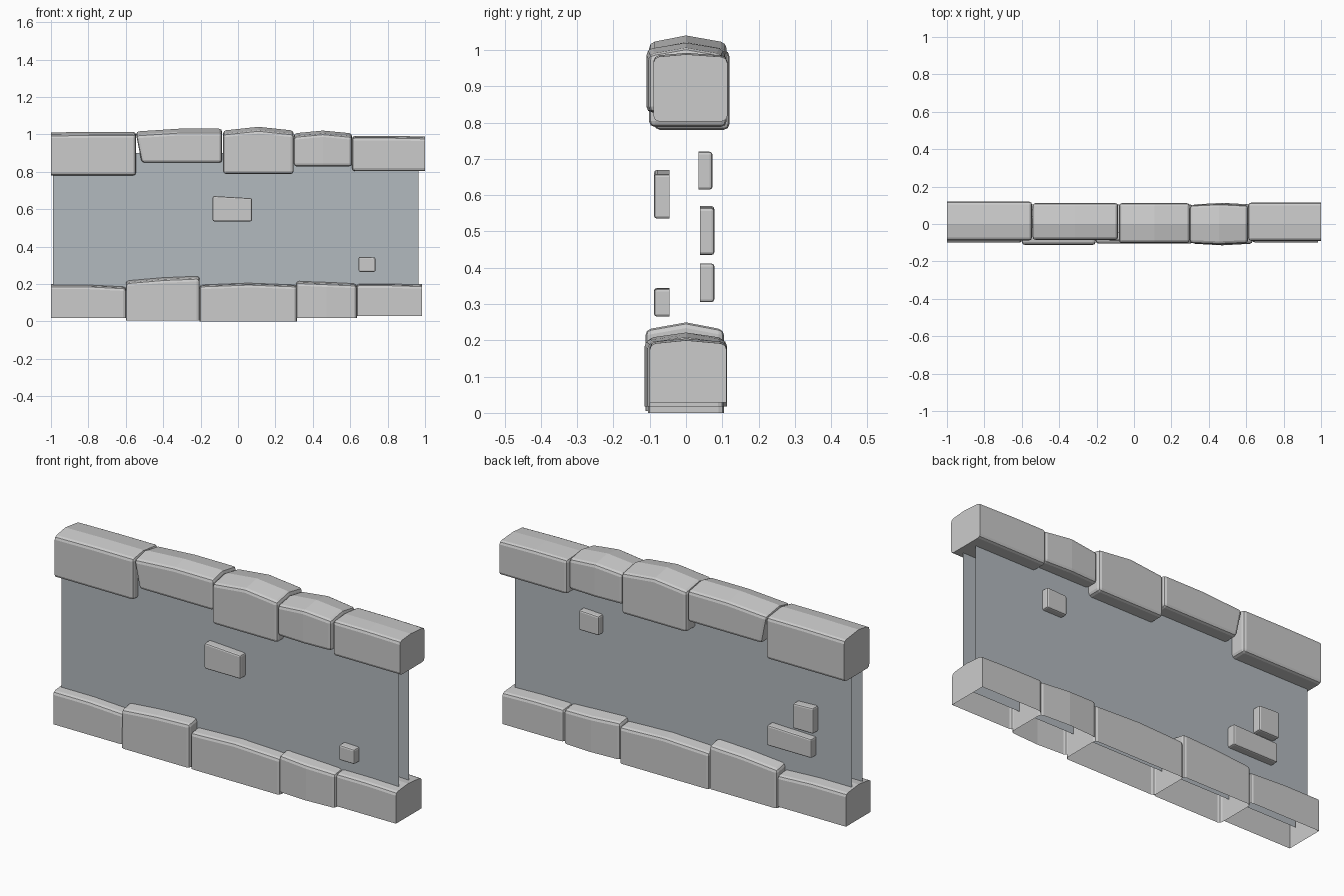
import bpy, bmesh, math

if "Cube" in bpy.data.objects:
    bpy.data.objects.remove(bpy.data.objects["Cube"])

def finish(bm, name, color=None):
    bmesh.ops.recalc_face_normals(bm, faces=bm.faces[:])
    mesh = bpy.data.meshes.new(name)
    bm.to_mesh(mesh)
    bm.free()
    obj = bpy.data.objects.new(name, mesh)
    bpy.context.collection.objects.link(obj)
    if color:
        mat = bpy.data.materials.new(name)
        mat.diffuse_color = color
        mat.use_nodes = True
        mat.node_tree.nodes["Principled BSDF"].inputs["Base Color"].default_value = mat.diffuse_color
        mesh.materials.append(mat)
    return obj

def round_edges(bm, offset, keep_sharp=None):
    """Bevel the hard edges, leaving the rim of an outer end face crisp."""
    bm.normal_update()
    bmesh.ops.recalc_face_normals(bm, faces=bm.faces[:])
    hard = [e for e in bm.edges if len(e.link_faces) == 2
            and e.calc_face_angle() > math.radians(45)
            and not (keep_sharp in e.link_faces)]
    bmesh.ops.bevel(bm, geom=hard, offset=offset, segments=2, profile=0.5,
                    affect='EDGES', clamp_overlap=True)

def stone(name, x0, x1, zb, tops, y0, y1, crown=0.015, bulge=0.0,
          skew=0.0, outer=0, open_bottom=False):
    """Crowned block lofted through three cross-sections along x."""
    bm = bmesh.new()
    rings = []
    for i, zt in enumerate(tops):
        x = x0 + (x1 - x0) * i / 2
        b = bulge if i == 1 else 0
        xb = x + (skew if i == 0 else 0)
        pts = [(xb, y0 - b, zb), (x, y0 - b, zt - crown), (x, 0, zt),
               (x, y1 + b, zt - crown), (xb, y1 + b, zb)]
        rings.append([bm.verts.new(p) for p in pts])
    for a, b in zip(rings, rings[1:]):
        for k in range(4 if open_bottom else 5):
            m = (k + 1) % 5
            bm.faces.new((a[k], a[m], b[m], b[k]))
    ends = [bm.faces.new(rings[0]), bm.faces.new(rings[2])]
    sharp = ends[0] if outer < 0 else ends[1] if outer > 0 else None
    round_edges(bm, 0.016, sharp)
    return finish(bm, name)

def brick(name, x0, x1, z0, ztops, wall, face):
    """Small raised brick, open where it meets the wall."""
    bm = bmesh.new()
    outline = [(x0, z0), (x1, z0), (x1, ztops[1]), (x0, ztops[0])]
    back = [bm.verts.new((x, wall, z)) for x, z in outline]
    front = [bm.verts.new((x, face, z)) for x, z in outline]
    bm.faces.new(front)
    for k in range(4):
        m = (k + 1) % 4
        bm.faces.new((back[k], back[m], front[m], front[k]))
    round_edges(bm, 0.008)
    # open shell: make the decorated face point away from the wall
    return finish(bm, name)

# Thin wall panels, front and back
for name, y in (("front_wall_panel", -0.047), ("back_wall_panel", 0.038)):
    bm = bmesh.new()
    pts = [(-0.988, 0.1), (0.965, 0.1), (0.965, 0.9), (-0.988, 0.9)]
    if y > 0:
        pts.reverse()
    bm.faces.new([bm.verts.new((x, y, z)) for x, z in pts])
    mesh = bpy.data.meshes.new(name)
    bm.to_mesh(mesh)
    bm.free()
    obj = bpy.data.objects.new(name, mesh)
    bpy.context.collection.objects.link(obj)
    mat = bpy.data.materials.new(name)
    mat.diffuse_color = (0.45, 0.49, 0.52, 1)
    mat.use_nodes = True
    mat.node_tree.nodes["Principled BSDF"].inputs["Base Color"].default_value = mat.diffuse_color
    mesh.materials.append(mat)

# Capping stones along the top
stone("cap_stone_1", -1.0, -0.545, 0.78, (1.01, 1.013, 1.013), -0.088, 0.12, outer=-1)
stone("cap_stone_2", -0.545, -0.085, 0.848, (1.015, 1.03, 1.03), -0.085, 0.112,
      crown=0.02, skew=0.03)
stone("cap_stone_3", -0.08, 0.298, 0.788, (1.02, 1.04, 1.02), -0.102, 0.112, crown=0.02)
stone("cap_stone_4", 0.298, 0.61, 0.828, (1.005, 1.02, 1.005), -0.102, 0.1,
      crown=0.018, bulge=0.007)
stone("cap_stone_5", 0.61, 1.0, 0.803, (0.992, 0.992, 0.988), -0.09, 0.114,
      crown=0.008, outer=1)

# Foundation stones along the bottom, hollow underneath
stone("base_stone_1", -1.0, -0.598, 0.018, (0.2, 0.2, 0.19), -0.1, 0.105,
      crown=0.012, outer=-1, open_bottom=True)
stone("base_stone_2", -0.6, -0.205, 0.005, (0.225, 0.242, 0.25), -0.112, 0.105,
      crown=0.02, open_bottom=True)
stone("base_stone_3", -0.205, 0.315, 0.0, (0.2, 0.21, 0.2), -0.105, 0.105,
      crown=0.012, open_bottom=True)
stone("base_stone_4", 0.31, 0.635, 0.018, (0.222, 0.215, 0.208), -0.105, 0.104,
      bulge=0.009, open_bottom=True)
stone("base_stone_5", 0.633, 0.985, 0.028, (0.205, 0.205, 0.2), -0.1, 0.112,
      crown=0.01, outer=1, open_bottom=True)

# Raised bricks on the two faces of the wall
brick("front_brick_large", -0.135, 0.075, 0.535, (0.67, 0.658), -0.045, -0.088)
brick("front_brick_small", 0.645, 0.735, 0.265, (0.345, 0.342), -0.045, -0.088)
brick("back_brick_high", 0.455, 0.57, 0.615, (0.715, 0.72), 0.034, 0.073)
brick("back_brick_tall", -0.79, -0.672, 0.435, (0.57, 0.565), 0.038, 0.078)
brick("back_brick_wide", -0.78, -0.522, 0.305, (0.405, 0.412), 0.038, 0.078)
